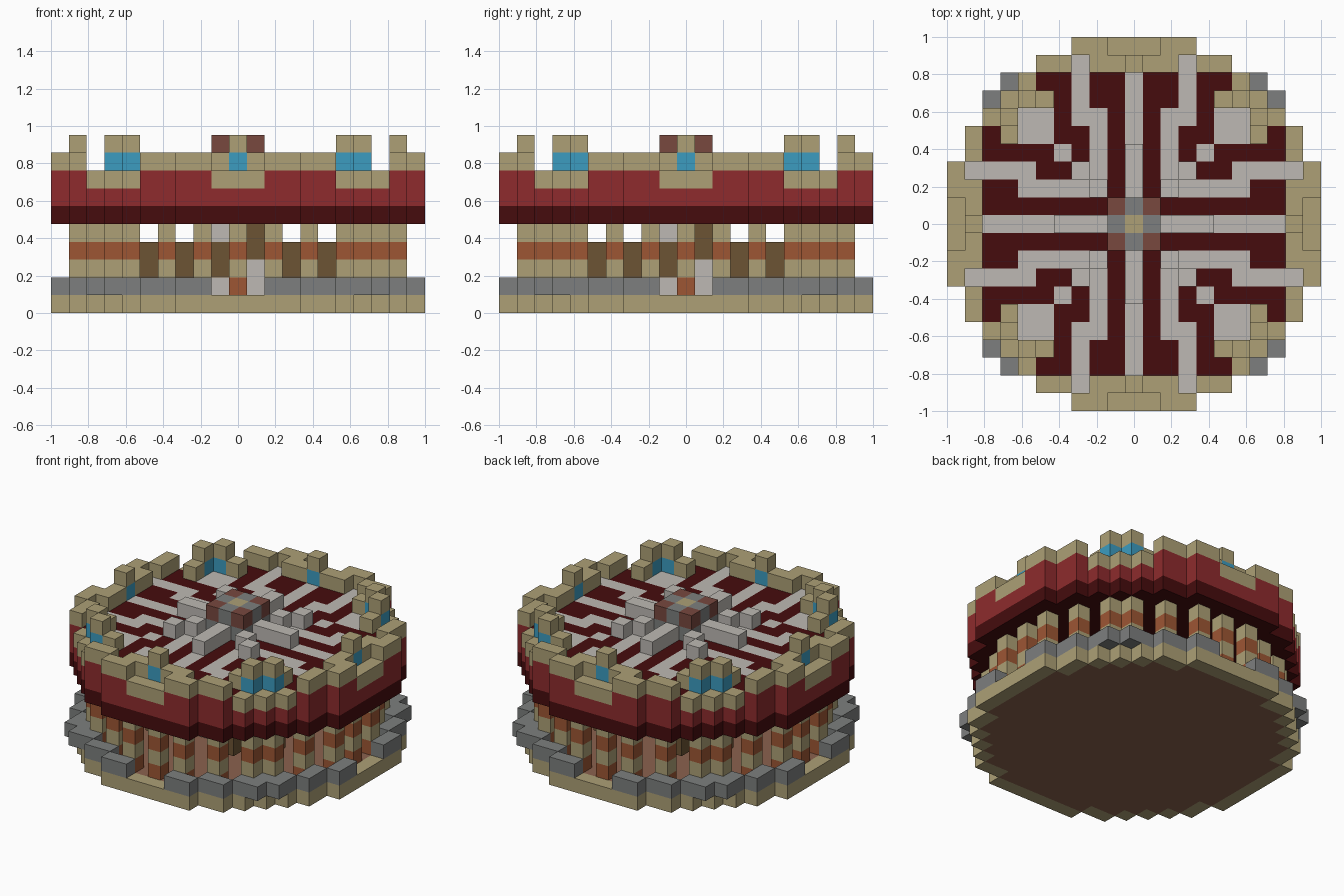
import bpy, bmesh
from mathutils import Vector

cube = bpy.data.objects.get("Cube")
if cube:
    bpy.data.objects.remove(cube, do_unlink=True)

V = 2 / 21  # size of one block


def linear(c):
    c /= 255
    return c / 12.92 if c <= 0.04045 else ((c + 0.055) / 1.055) ** 2.4


def material(name, *rgb):
    m = bpy.data.materials.new(name)
    m.use_nodes = True
    col = [linear(c) for c in rgb] + [1]
    m.diffuse_color = col
    m.node_tree.nodes["Principled BSDF"].inputs["Base Color"].default_value = col
    return m


MATS = {
    "tan": material("tan_stone", 173, 160, 118),
    "red": material("red", 142, 43, 45),
    "dark_red": material("dark_red", 70, 12, 13),
    "grey": material("grey_stone", 125, 127, 126),
    "pale": material("pale_grey", 189, 185, 179),
    "blue": material("blue_glass", 60, 156, 192),
    "wood": material("dark_wood", 108, 84, 52),
    "brick": material("orange_brick", 157, 86, 52),
    "floor": material("brown_floor", 139, 98, 78),
    "brown": material("red_brown", 120, 72, 62),
}

blocks = {}  # (x, y, z) -> (part, colour)


def put(part, colour, cells, layers):
    for x, y in cells:
        for z in layers:
            blocks[x, y, z] = (part, colour)


def sym(*cells):
    """Every mirror image of the cells, across both axes and the diagonals."""
    out = set()
    for x, y in cells:
        for a, b in ((x, y), (y, x)):
            out |= {(a, b), (-a, b), (a, -b), (-a, -b)}
    return out


def turned(*cells):
    """The cells in four quarter turns."""
    out = set()
    for x, y in cells:
        for _ in range(4):
            x, y = -y, x
            out.add((x, y))
    return out


def disc(widths):
    return {(x, y) for y in range(-10, 11) if abs(y) < len(widths)
            for x in range(-widths[abs(y)], widths[abs(y)] + 1)}


OUTER = disc([10, 10, 10, 10, 9, 9, 8, 7, 6, 5, 3])
INNER = disc([9, 9, 9, 9, 8, 8, 7, 6, 5, 3])

# Base slab with a brown floor
put("base_rim", "tan", OUTER - INNER, [0])
put("ground_floor", "floor", INNER, [0])

# Kerb with an entrance on each side
doors = sym((0, 10), (1, 10))
put("kerb", "grey", (OUTER | sym((7, 8))) - INNER - doors, [1])

# Banded columns
columns = sym((0, 9), (2, 9), (4, 8), (6, 7))
put("columns", "brick", columns, [1, 3])
put("columns", "tan", columns, [2, 4])

# Inner posts and central stair core
put("inner_posts", "wood", sym((3, 5)), [2, 3])
left, right = turned((-1, -2)), turned((1, -2))
put("stair_core", "wood", {(0, 0)}, range(1, 5))
put("stair_core", "pale", left, [1, 4])
put("stair_core", "wood", left, [2, 3])
put("stair_core", "pale", right, [1, 2])
put("stair_core", "wood", right, [3, 4])

# Upper storey
put("upper_wall_lower", "dark_red", OUTER, [5])
put("upper_wall", "red", OUTER, [6, 7])

# Roof floor with its pale pattern
put("roof_floor", "dark_red", INNER, [7])
pale = {(0, k) for k in range(9)} | {(2, k) for k in range(2, 7)}
pale |= {(3, k) for k in range(6, 10)} | {(3, 3), (4, 4), (5, 5), (5, 6), (6, 6)}
put("roof_floor", "pale", sym(*pale), [7])
put("roof_floor", "dark_red", sym((5, 8), (4, 8)), [7])

# Parapet, sills, windows and merlons
put("window_sills", "tan", doors | sym((6, 8), (7, 7)), [7])
put("parapet", "tan", sym((2, 10), (3, 10), (1, 9), (2, 9), (4, 9), (5, 9), (5, 7)), [8])
windows = sym((0, 9), (6, 7))
put("windows", "blue", windows, [8])
put("merlons", "tan", windows, [9])

# Roof spokes and centre turret
put("roof_spokes", "pale", sym((0, 2), (0, 3), (0, 4), (2, 2), (3, 3)), [8])
put("turret", "grey", sym((0, 0), (0, 1), (1, 1)), [8])
put("turret", "grey", sym((0, 1)), [9])
put("turret", "brown", sym((1, 1)), [9])
put("turret", "tan", {(0, 0)}, [9])

# Build each part from its exposed block faces
for part in sorted({p for p, _ in blocks.values()}):
    bm = bmesh.new()
    mesh = bpy.data.meshes.new(part)
    slots = []
    for cell, (owner, colour) in blocks.items():
        if owner != part:
            continue
        if colour not in slots:
            slots.append(colour)
            mesh.materials.append(MATS[colour])
        centre = Vector(cell) + Vector((0, 0, 0.5))
        for axis in range(3):
            for sign in (-1, 1):
                n, a, b = Vector(), Vector(), Vector()
                n[axis] = sign
                if tuple(int(c) for c in Vector(cell) + n) in blocks:
                    continue
                a[(axis + 1) % 3] = sign
                b[(axis + 2) % 3] = 1
                corners = (-a - b, a - b, a + b, b - a)
                face = bm.faces.new([bm.verts.new((centre + (n + c) / 2) * V) for c in corners])
                face.material_index = slots.index(colour)
    bmesh.ops.remove_doubles(bm, verts=bm.verts, dist=0.001)
    bm.to_mesh(mesh)
    bm.free()
    bpy.context.collection.objects.link(bpy.data.objects.new(part, mesh))
